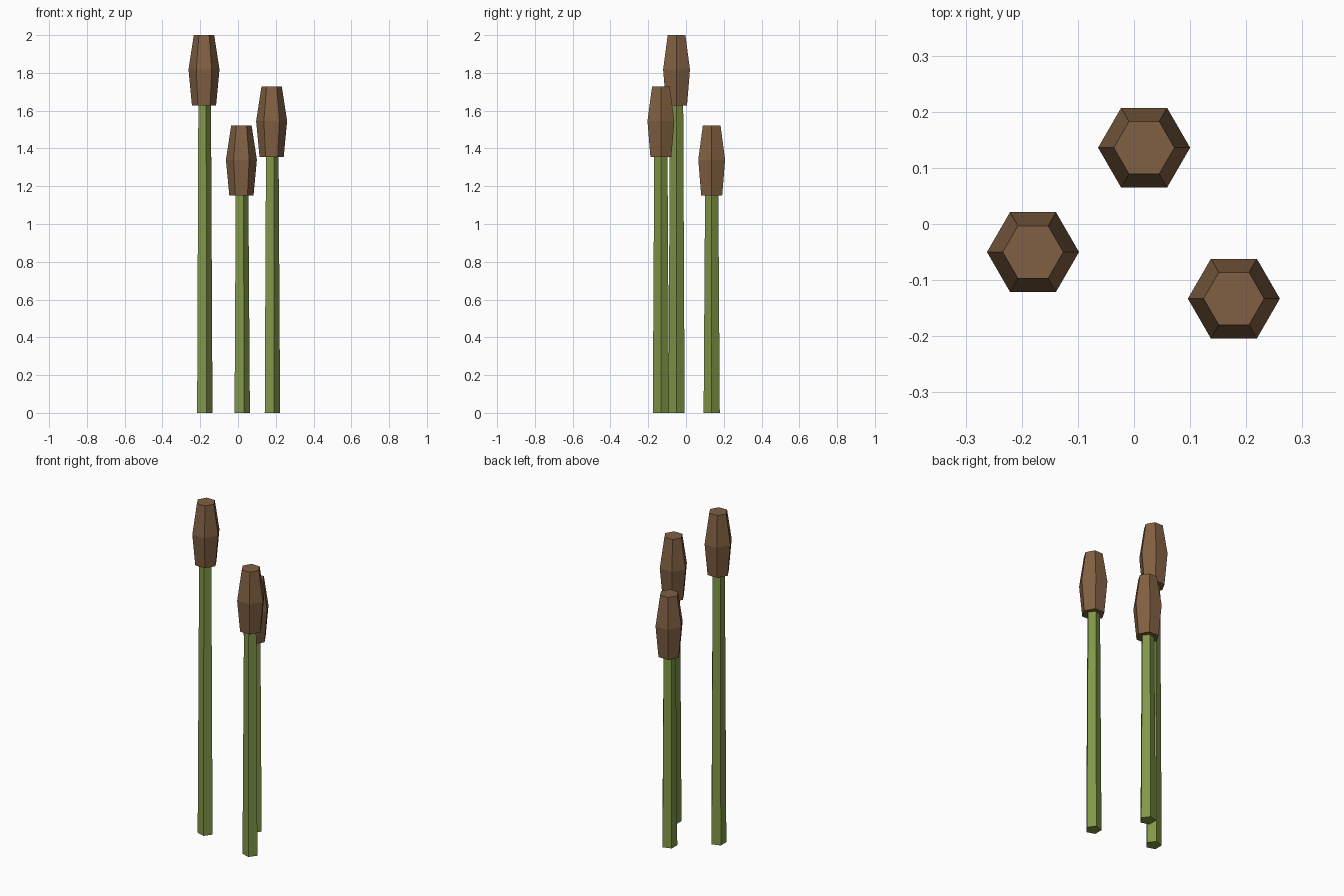
import bpy
import bmesh
from math import cos, sin, tau

cube = bpy.data.objects.get("Cube")
if cube:
    bpy.data.objects.remove(cube, do_unlink=True)


def make_material(name, rgb):
    mat = bpy.data.materials.new(name)
    mat.use_nodes = True
    colour = (*rgb, 1.0)
    mat.diffuse_color = colour
    mat.node_tree.nodes["Principled BSDF"].inputs["Base Color"].default_value = colour
    return mat


def lofted_prism(name, x, y, sides, profile, mat):
    """Capped, flat-faced prism through (radius, height) rings, one corner on +x."""
    bm = bmesh.new()
    rings = [[bm.verts.new((r * cos(tau * i / sides), r * sin(tau * i / sides), z))
              for i in range(sides)] for r, z in profile]
    for low, high in zip(rings, rings[1:]):
        for i in range(sides):
            j = (i + 1) % sides
            bm.faces.new((low[i], low[j], high[j], high[i]))
    bm.faces.new(rings[0][::-1])
    bm.faces.new(rings[-1])
    mesh = bpy.data.meshes.new(name)
    bm.to_mesh(mesh)
    bm.free()
    mesh.materials.append(mat)
    obj = bpy.data.objects.new(name, mesh)
    obj.location = (x, y, 0)
    bpy.context.collection.objects.link(obj)


green = make_material("stem green", (0.22, 0.31, 0.062))
brown = make_material("seed head brown", (0.22, 0.117, 0.056))

# Each reed: position and the height where the seed head begins
reeds = {
    "tall": (-0.18, -0.05, 1.628),
    "middle": (0.178, -0.133, 1.355),
    "short": (0.018, 0.136, 1.15),
}
for label, (x, y, base) in reeds.items():
    # Tapered five-sided stem, tucked slightly into the head
    lofted_prism(label + "_stem", x, y, 5, [(0.045, 0), (0.037, base + 0.01)], green)
    # Six-sided seed head, widest near its middle
    lofted_prism(label + "_seed_head", x, y, 6,
                 [(0.064, base), (0.082, base + 0.19), (0.054, base + 0.372)], brown)
